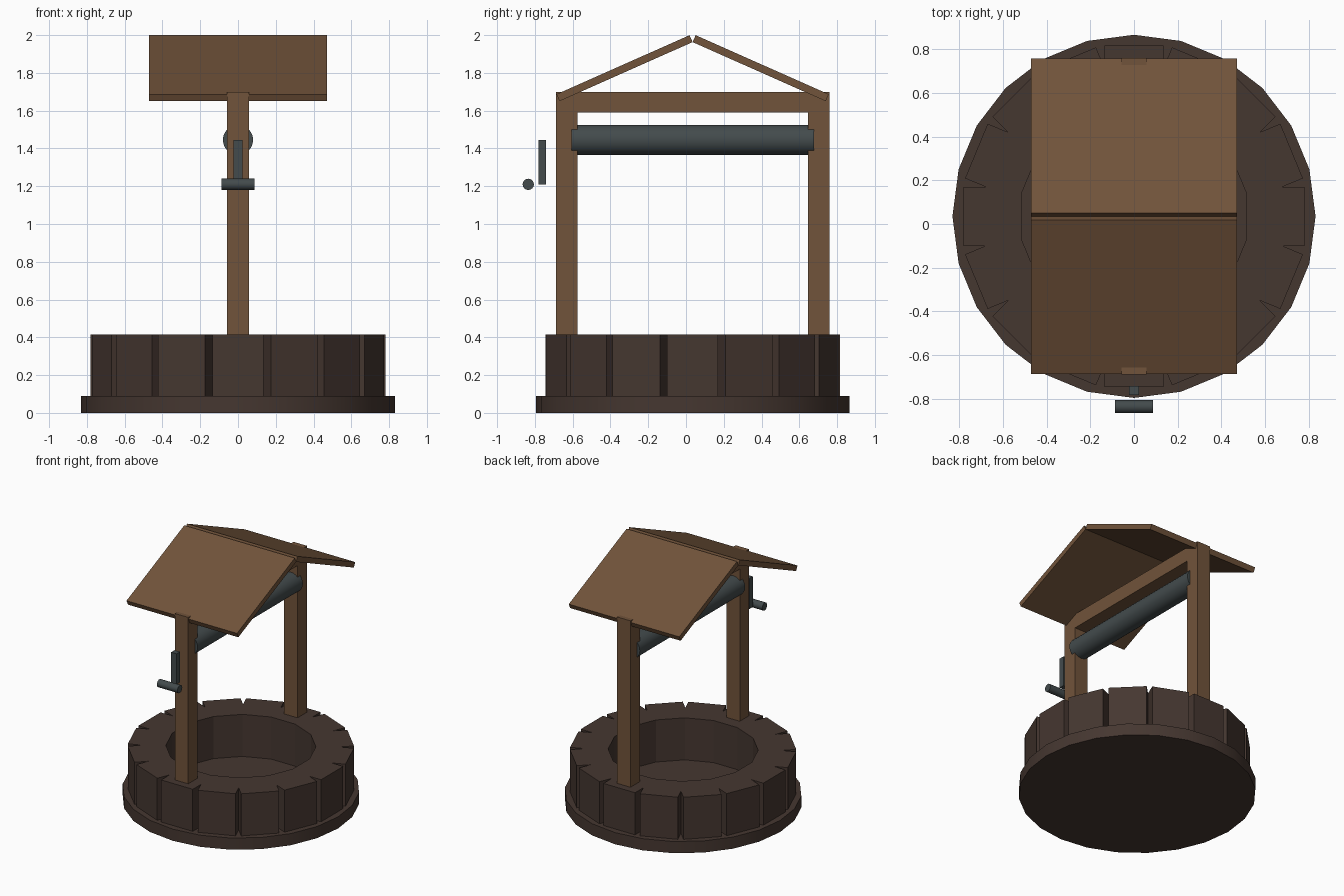
import bpy
import math
from mathutils import Matrix, Vector

if "Cube" in bpy.data.objects:
    bpy.data.objects.remove(bpy.data.objects["Cube"])

CY = 0.035  # the well axis sits slightly behind the origin


def material(name, rgb):
    m = bpy.data.materials.new(name)
    m.diffuse_color = (*rgb, 1.0)
    m.use_nodes = True
    m.node_tree.nodes["Principled BSDF"].inputs["Base Color"].default_value = m.diffuse_color
    return m


wood = material("brown wood", (0.165, 0.087, 0.043))
stone = material("dark stone", (0.060, 0.038, 0.030))
iron = material("grey iron", (0.056, 0.070, 0.073))


def box(name, lo, hi, mat, matrix=None):
    """Box between two corners, optionally placed by a matrix."""
    lo, hi = Vector(lo), Vector(hi)
    bpy.ops.mesh.primitive_cube_add(size=1)
    ob = bpy.context.object
    ob.name = name
    ob.data.transform(Matrix.Translation((lo + hi) / 2) @ Matrix.Diagonal((*(hi - lo), 1)))
    if matrix:
        ob.data.transform(matrix)
    ob.data.materials.append(mat)
    return ob


def cylinder(name, centre, radius, length, sides, mat, rotation=(0, 0, 0)):
    bpy.ops.mesh.primitive_cylinder_add(vertices=sides, radius=radius, depth=length,
                                        location=centre, rotation=rotation)
    ob = bpy.context.object
    ob.name = name
    ob.data.materials.append(mat)
    bpy.ops.object.shade_smooth_by_angle(angle=math.radians(30))
    return ob


# Round footing, also the floor of the well
cylinder("base_disc", (0, CY, 0.045), 0.83, 0.09, 24, stone)

# Ring of sixteen overlapping wall blocks
for i in range(16):
    turn = Matrix.Translation((0, CY, 0)) @ Matrix.Rotation(math.tau * i / 16, 4, 'Z')
    box(f"wall_block_{i + 1}", (0.515, -0.135, 0.07), (0.78, 0.135, 0.415), stone, turn)

# Mirrored posts and roof panels
ROOF_ANGLE = math.atan2(0.313, 0.705)
for name, side in (("front", -1), ("back", 1)):
    y0, y1 = sorted((CY + side * 0.61, CY + side * 0.724))
    box(f"{name}_post", (-0.057, y0, 0.2), (0.057, y1, 1.70), wood)
    # Panel hangs from its lower ridge edge and slopes down to the eave
    slope = Matrix.Translation((0, CY, 1.963)) @ Matrix.Rotation(-side * ROOF_ANGLE, 4, 'X')
    y0, y1 = sorted((0, side * 0.771))
    box(f"{name}_roof_panel", (-0.472, y0, 0), (0.472, y1, 0.04), wood, slope)

# Cross beam between the post tops
box("cross_beam", (-0.057, CY - 0.61, 1.59), (0.057, CY + 0.61, 1.70), wood)

# Rope roller, crank arm and handle
cylinder("roller", (0, CY, 1.445), 0.08, 1.285, 24, iron, (math.pi / 2, 0, 0))
box("crank_arm", (-0.023, -0.782, 1.21), (0.023, -0.74, 1.445), iron)
cylinder("crank_handle", (0, -0.835, 1.21), 0.03, 0.175, 16, iron, (0, math.pi / 2, 0))
